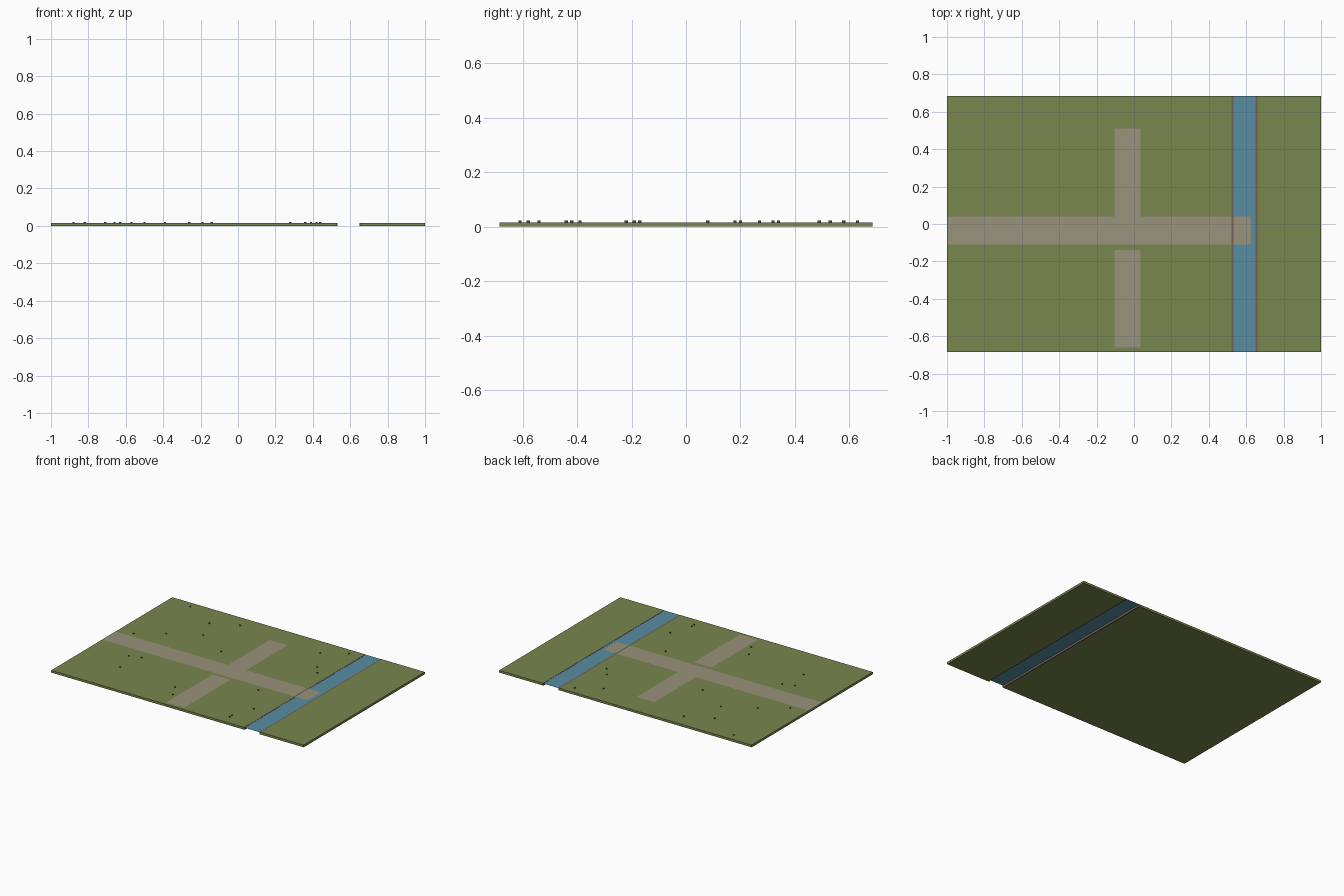
import bpy, bmesh
from mathutils import Vector

if "Cube" in bpy.data.objects:
    bpy.data.objects.remove(bpy.data.objects["Cube"])


def srgb(r, g, b):
    f = lambda c: c / 12.92 if c <= 0.04045 else ((c + 0.055) / 1.055) ** 2.4
    return (f(r / 255), f(g / 255), f(b / 255), 1)


def material(name, rgb):
    m = bpy.data.materials.new(name)
    m.diffuse_color = srgb(*rgb)
    m.use_nodes = True
    m.node_tree.nodes["Principled BSDF"].inputs["Base Color"].default_value = m.diffuse_color
    return m


GRASS = material("grass green", (121, 134, 78))
PATH = material("path beige", (153, 147, 124))
WATER = material("water blue", (87, 141, 162))
BANK = material("bank brown", (108, 100, 84))
TUFT = material("tuft green", (70, 84, 44))


def finish(bm, name, mat):
    me = bpy.data.meshes.new(name)
    bm.to_mesh(me)
    bm.free()
    me.materials.append(mat)
    ob = bpy.data.objects.new(name, me)
    bpy.context.collection.objects.link(ob)
    return ob


def box(name, mat, x0, x1, y0, y1, z0, z1):
    bm = bmesh.new()
    bmesh.ops.create_cube(bm, size=1)
    for v in bm.verts:
        v.co = Vector((x1 if v.co.x > 0 else x0,
                       y1 if v.co.y > 0 else y0,
                       z1 if v.co.z > 0 else z0))
    return finish(bm, name, mat)


def sheet(name, mat, x0, x1, y0, y1, z):
    bm = bmesh.new()
    bm.faces.new([bm.verts.new(c) for c in
                  ((x0, y0, z), (x1, y0, z), (x1, y1, z), (x0, y1, z))])
    return finish(bm, name, mat)


D, TOP = 0.685, 0.016

# Ground slabs either side of the river
box("ground_left", GRASS, -1, 0.52, -D, D, 0, TOP)
box("ground_right", GRASS, 0.66, 1, -D, D, 0, TOP)

# River banks and water sheet
box("bank_left", BANK, 0.52, 0.532, -D, D, 0, TOP)
box("bank_right", BANK, 0.65, 0.66, -D, D, 0, TOP)
sheet("river", WATER, 0.532, 0.65, -D, D, 0.0148)

# Paths lying just above the grass, the main one running out over the water
sheet("main_path_land", PATH, -1, 0.52, -0.11, 0.04, 0.0168)
sheet("main_path_jetty", PATH, 0.532, 0.625, -0.11, 0.04, 0.0168)
sheet("back_path", PATH, -0.105, 0.035, 0.04, 0.51, 0.0168)
sheet("front_path", PATH, -0.105, 0.035, -0.66, -0.14, 0.0168)

# Grass tufts: tiny crossed upright blades
spots = [(-.82, .63), (-.88, .08), (-.71, .20), (-.50, .32), (-.57, .49),
         (-.39, .58), (-.71, -.22), (-.63, -.19), (-.66, -.39), (-.26, .18),
         (-.19, -.44), (-.14, -.54), (.36, -.58), (.36, -.61), (.42, -.42),
         (.28, -.17), (.39, .34), (.44, .27), (.28, .53), (.44, .63)]
bm = bmesh.new()
for x, y in spots:
    for dx, dy in ((0.006, 0), (0, 0.006)):
        bm.faces.new([bm.verts.new(c) for c in
                      ((x - dx, y - dy, TOP), (x + dx, y + dy, TOP),
                       (x + dx, y + dy, 0.022), (x - dx, y - dy, 0.022))])
finish(bm, "grass_tufts", TUFT)
